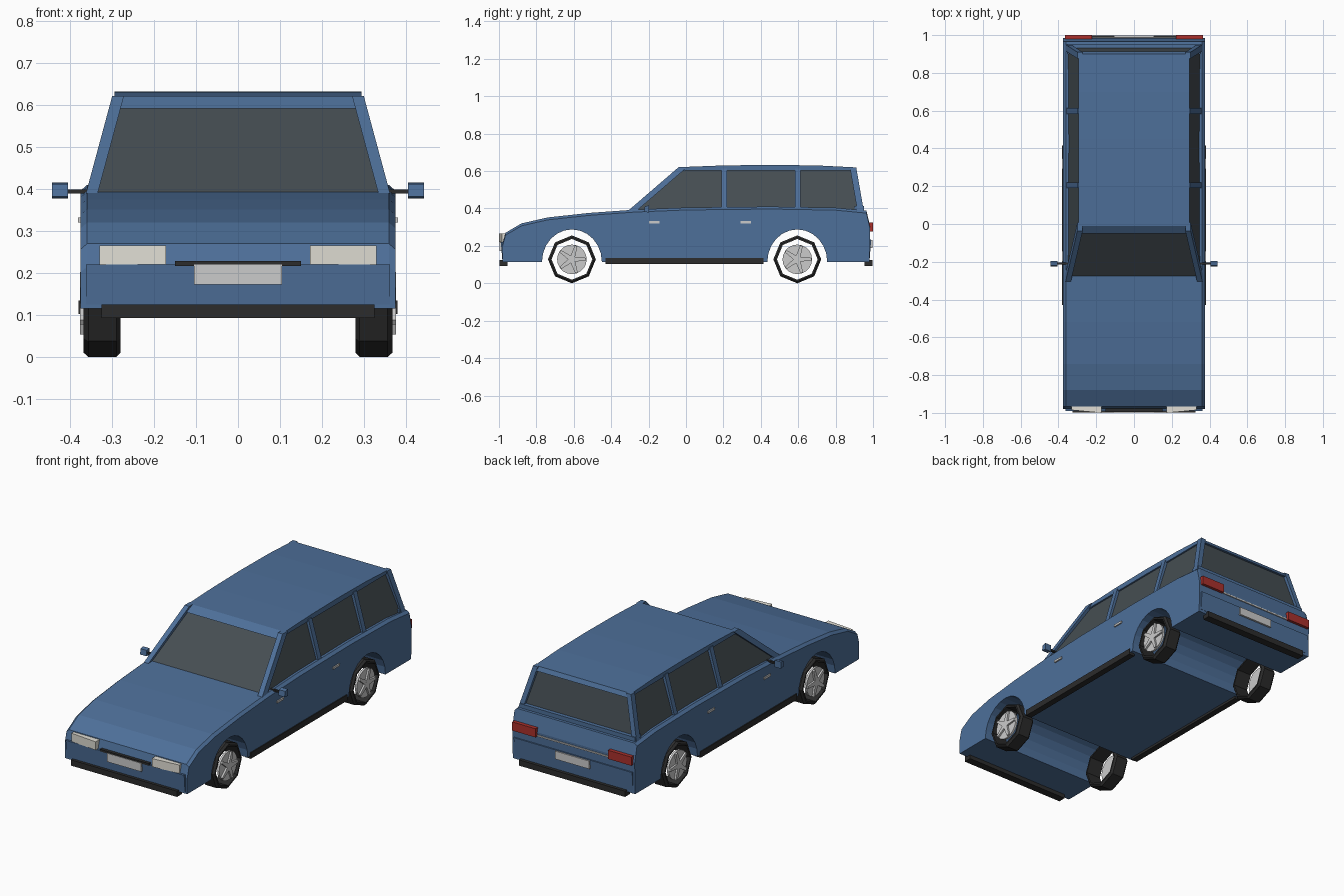
import bpy, bmesh
from math import sin, cos, pi
from mathutils import Vector

if "Cube" in bpy.data.objects:
    bpy.data.objects.remove(bpy.data.objects["Cube"])


def material(name, col):
    m = bpy.data.materials.new(name)
    m.diffuse_color = (*col, 1)
    m.use_nodes = True
    m.node_tree.nodes["Principled BSDF"].inputs["Base Color"].default_value = m.diffuse_color
    return m


BLUE = material("blue_paint", (0.075, 0.16, 0.32))
GLASS = material("dark_glass", (0.06, 0.075, 0.085))
BLACK = material("black_rubber", (0.025, 0.025, 0.025))
RED = material("red_lens", (0.4, 0.03, 0.025))
LAMP = material("lamp_lens", (0.75, 0.73, 0.66))


def loft(name, rings, mat=None, closed=False, mirror=False):
    """Skin matching rings of points; cap the ends or join them in a loop."""
    bm = bmesh.new()
    vs = [[bm.verts.new(p) for p in r] for r in rings]
    n = len(rings[0])
    pairs = list(zip(vs, vs[1:])) + ([(vs[-1], vs[0])] if closed else [])
    for a, b in pairs:
        for i in range(n):
            j = (i + 1) % n
            bm.faces.new((a[i], a[j], b[j], b[i]))
    if not closed:
        bm.faces.new(vs[0])
        bm.faces.new(vs[-1])
    bmesh.ops.recalc_face_normals(bm, faces=bm.faces)
    me = bpy.data.meshes.new(name)
    bm.to_mesh(me)
    bm.free()
    ob = bpy.data.objects.new(name, me)
    bpy.context.collection.objects.link(ob)
    if mat:
        me.materials.append(mat)
    if mirror:
        ob.modifiers.new("mirror", 'MIRROR')
    return ob


def box(name, x, y, z, mat=None, mirror=False):
    rings = [[(a, y[0], z[0]), (a, y[1], z[0]), (a, y[1], z[1]), (a, y[0], z[1])] for a in x]
    return loft(name, rings, mat, mirror=mirror)


def extrude_x(name, profile, xs, mat):
    return loft(name, [[(x, y, z) for y, z in profile] for x in xs], mat)


def bar(name, p0, p1, wx, wy, mat, mirror=True):
    """Slanted post with horizontal rectangular ends."""
    sq = [(-wx, -wy), (wx, -wy), (wx, wy), (-wx, wy)]
    return loft(name, [[(p[0] + a, p[1] + b, p[2]) for a, b in sq] for p in (p0, p1)],
                mat, mirror=mirror)


AXLES = {"front": -0.61, "rear": 0.595}
WZ = 0.128

# Lower body: side profile with wheel arches, chamfered along the shoulders
def arch(yc, r=0.16):
    return [(yc + r * cos(pi * i / 12), WZ - 0.013 + (r + 0.013) * sin(pi * i / 12)) for i in range(13)]

top = [(-0.98, 0.215), (-0.965, 0.27), (-0.88, 0.32), (-0.74, 0.352), (-0.52, 0.376),
       (-0.27, 0.394), (0.0, 0.405), (0.45, 0.41), (0.8, 0.404), (0.965, 0.388), (0.985, 0.30)]
under = [(0.98, 0.115)] + arch(AXLES["rear"]) + arch(AXLES["front"]) + [(-0.98, 0.115)]
full = top + under
low = [(y, z - 0.013) for y, z in top] + under
loft("body", [[(x, y, z) for y, z in prof] for x, prof in
              ((-0.375, low), (-0.36, full), (0.36, full), (0.375, low))], BLUE)

# Cabin glass block
def rect(hx, y0, y1, z0, z1):
    return [(-hx, y0, z0), (hx, y0, z0), (hx, y1, z1), (-hx, y1, z1)]

loft("cabin_glass", [rect(0.352, -0.285, 0.935, 0.385, 0.39),
                     rect(0.283, -0.01, 0.893, 0.612, 0.612)], GLASS)

# Roof panel with front and rear headers
extrude_x("roof", [(-0.05, 0.592), (-0.01, 0.622), (0.2, 0.63), (0.45, 0.633), (0.7, 0.63),
                   (0.9, 0.62), (0.912, 0.597), (0.88, 0.603), (0.0, 0.603)], (-0.295, 0.295), BLUE)

# Window pillars and sills
bar("windscreen_pillar", (0.35, -0.29, 0.385), (0.286, -0.015, 0.622), 0.014, 0.023, BLUE)
bar("middle_pillar", (0.35, 0.205, 0.395), (0.288, 0.205, 0.615), 0.011, 0.015, BLUE)
bar("rear_door_pillar", (0.35, 0.598, 0.395), (0.288, 0.598, 0.615), 0.011, 0.015, BLUE)
bar("tailgate_pillar", (0.348, 0.933, 0.39), (0.286, 0.893, 0.62), 0.014, 0.017, BLUE)
box("tailgate_sill", (-0.355, 0.355), (0.9, 0.952), (0.38, 0.412), BLUE)

# Bumpers, black lips and side skirts
for name, s, z0, z1 in (("front", -1, 0.125, 0.22), ("rear", 1, 0.13, 0.235)):
    extrude_x(name + "_bumper", [(s * 0.95, z0), (s * 0.982, z0), (s * 0.99, z1), (s * 0.95, z1)],
              (-0.363, 0.363), BLUE)
    box(name + "_lip", (-0.325, 0.325), (s * 0.955, s * 0.998), (0.093, 0.125), BLACK)
box("side_skirt", (0.345, 0.38), (-0.43, 0.415), (0.102, 0.135), BLACK, True)

# Lamps, grille and plates
loft("headlight", [[(0.172, -0.94, z), (0.172, -1.0, z), (0.33, -0.985, z), (0.33, -0.94, z)]
                   for z in (0.22, 0.266)], LAMP, mirror=True)
box("tail_light", (0.222, 0.365), (0.96, 1.0), (0.277, 0.325), RED, True)
box("grille", (-0.15, 0.15), (-0.994, -0.95), (0.217, 0.229), BLACK)
box("tailgate_trim", (-0.22, 0.22), (0.97, 0.99), (0.279, 0.287))
box("front_plate", (-0.105, 0.105), (-0.997, -0.97), (0.173, 0.22))
box("rear_plate", (-0.105, 0.105), (0.97, 0.997), (0.188, 0.232))

# Door handles and mirrors
for name, y in (("front", -0.17), ("rear", 0.32)):
    box(name + "_door_handle", (0.37, 0.382), (y - 0.028, y + 0.028), (0.321, 0.333), None, True)
box("mirror_arm", (0.345, 0.41), (-0.215, -0.203), (0.39, 0.399), BLACK, True)
loft("mirror_housing", [[(x, -0.225, 0.382), (x, -0.197, 0.378), (x, -0.197, 0.416), (x, -0.22, 0.412)]
                        for x in (0.405, 0.443)], BLUE, mirror=True)


# Wheels: eight-sided open tyre, rim disc and five spokes
def circle(x, yc, r, n):
    return [(x, yc + r * sin(2 * pi * i / n), WZ + r * cos(2 * pi * i / n)) for i in range(n)]

for name, yc in AXLES.items():
    loft(name + "_tyre", [circle(x, yc, r, 8) for x, r in
                          ((0.28, 0.118), (0.29, 0.128), (0.357, 0.128), (0.368, 0.118),
                           (0.368, 0.109), (0.28, 0.109))], BLACK, closed=True, mirror=True)
    loft(name + "_rim", [circle(0.355, yc, 0.079, 20), circle(0.367, yc, 0.079, 20)], mirror=True)
    for k in range(5):
        a = 2 * pi * k / 5 + 0.3
        d, t = Vector((0, sin(a), cos(a))), Vector((0, cos(a), -sin(a)))
        c = Vector((0, yc, WZ))
        flat = [c + d * r + t * w for r, w in ((0, -0.014), (0.076, -0.007), (0.076, 0.007), (0, 0.014))]
        loft(f"{name}_spoke_{k + 1}", [[p + Vector((x, 0, 0)) for p in flat] for x in (0.362, 0.377)],
             mirror=True)
